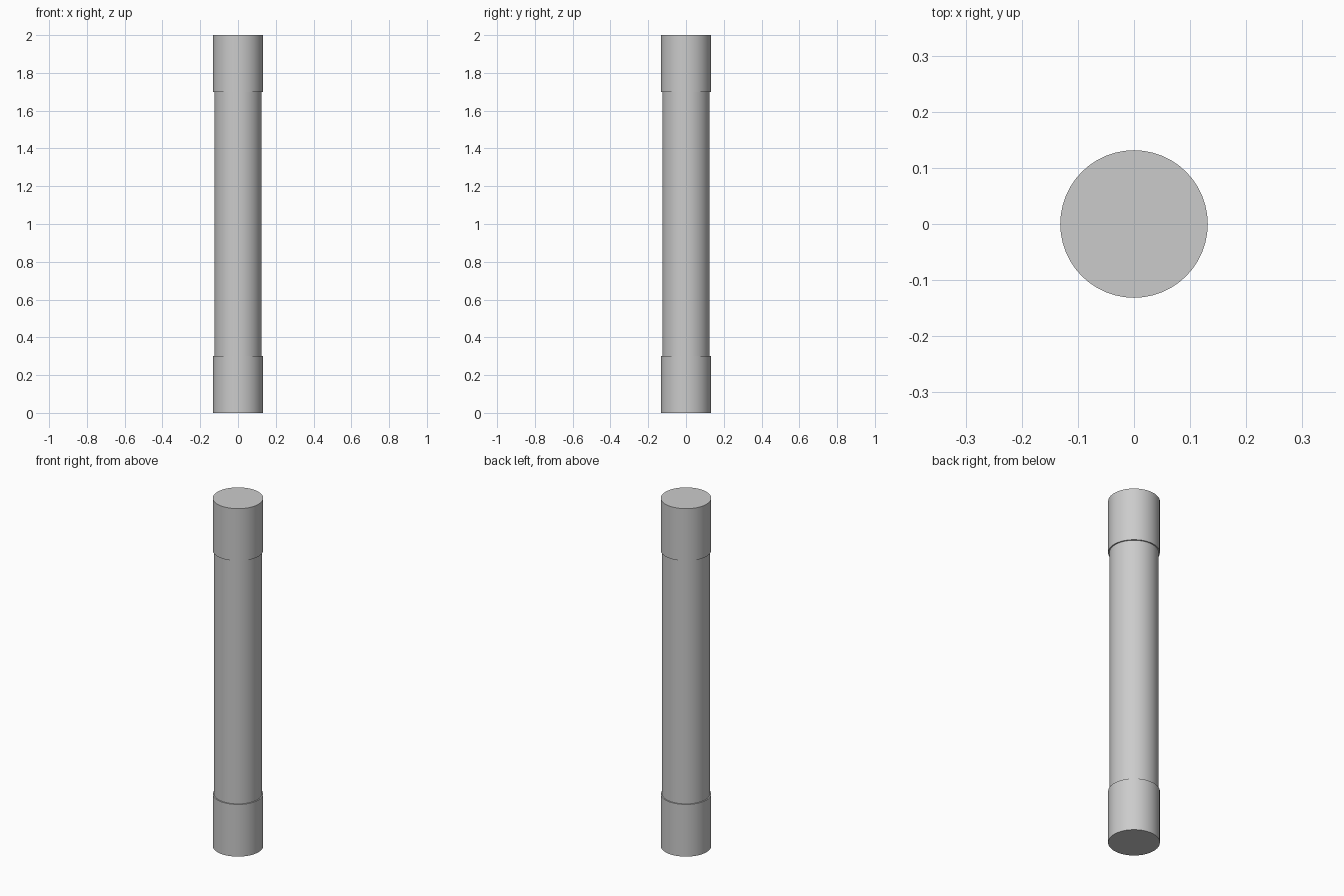
import bpy
from math import radians

if "Cube" in bpy.data.objects:
    bpy.data.objects.remove(bpy.data.objects["Cube"])

SIDES = 48


def cylinder(name, radius, z0, z1):
    bpy.ops.mesh.primitive_cylinder_add(
        vertices=SIDES, radius=radius, depth=z1 - z0,
        location=(0, 0, (z0 + z1) / 2))
    obj = bpy.context.object
    obj.name = name
    bpy.ops.object.shade_smooth_by_angle(angle=radians(30))
    return obj


# Slim tube between the caps, seated slightly inside them
cylinder("tube_body", 0.125, 0.28, 1.72)

# Slightly wider end caps
for name, z0 in (("bottom_cap", 0.0), ("top_cap", 1.7)):
    cylinder(name, 0.1315, z0, z0 + 0.3)
